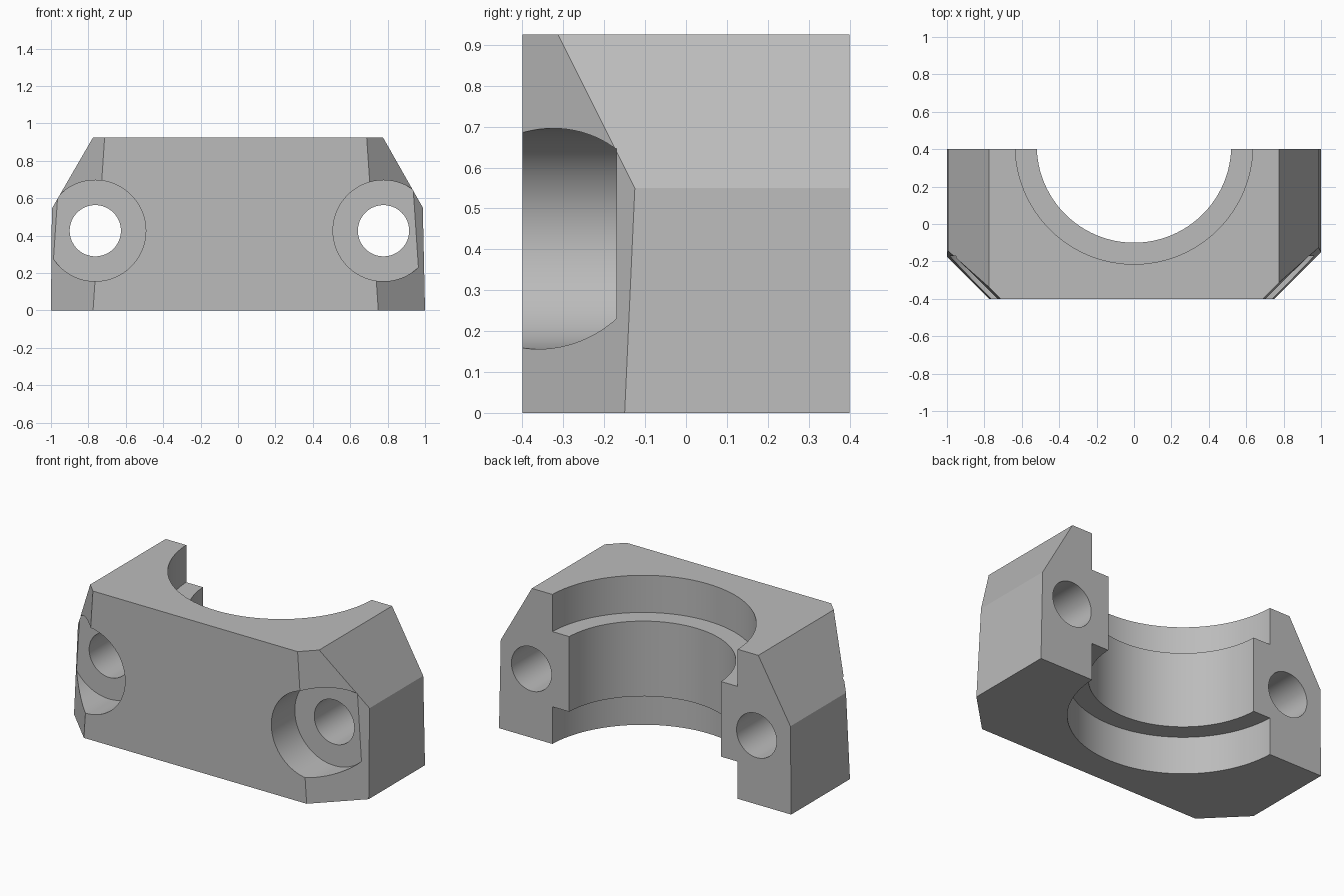
import bpy, bmesh, math
from mathutils import Vector, Matrix

cube = bpy.data.objects.get("Cube")
if cube:
    bpy.data.objects.remove(cube, do_unlink=True)

HEIGHT, BACK = 0.925, 0.4
BORE_Y, BOLT_Z = 0.42, 0.426

# Plain grey metal
metal = bpy.data.materials.new("grey metal")
metal.use_nodes = True
grey = (0.5, 0.5, 0.5, 1)
metal.diffuse_color = grey
metal.node_tree.nodes["Principled BSDF"].inputs["Base Color"].default_value = grey


def add_object(name, bm):
    bmesh.ops.recalc_face_normals(bm, faces=bm.faces)
    mesh = bpy.data.meshes.new(name)
    bm.to_mesh(mesh)
    bm.free()
    mesh.materials.append(metal)
    obj = bpy.data.objects.new(name, mesh)
    bpy.context.collection.objects.link(obj)
    return obj


def slice_off(bm, point, normal):
    geom = bm.verts[:] + bm.edges[:] + bm.faces[:]
    cut = bmesh.ops.bisect_plane(bm, geom=geom, plane_co=point, plane_no=normal, clear_outer=True)
    edges = [e for e in cut["geom_cut"] if isinstance(e, bmesh.types.BMEdge)]
    bmesh.ops.edgeloop_fill(bm, edges=edges)


def cut_cylinder(body, radius, start, end, sides=96):
    """Subtract a cylinder running from start to end."""
    start, end = Vector(start), Vector(end)
    axis = end - start
    turn = axis.to_track_quat("Z", "Y").to_matrix().to_4x4()
    bm = bmesh.new()
    bmesh.ops.create_cone(bm, cap_ends=True, segments=sides, radius1=radius, radius2=radius,
                          depth=axis.length, matrix=Matrix.Translation((start + end) / 2) @ turn)
    cutter = add_object("cutter", bm)
    cutter.hide_render = True
    mod = body.modifiers.new("cut", "BOOLEAN")
    mod.operation, mod.solver, mod.object = "DIFFERENCE", "EXACT", cutter
    bpy.ops.object.modifier_apply(modifier=mod.name)
    bpy.data.objects.remove(cutter, do_unlink=True)


# Block: front profile with sloping shoulders, extruded front to back
profile = [(-1, 0), (1, 0), (0.988, 0.55), (0.775, HEIGHT), (-0.775, HEIGHT), (-0.995, 0.545)]
bm = bmesh.new()
face = bm.faces.new([bm.verts.new((x, -BACK, z)) for x, z in profile])
ext = bmesh.ops.extrude_face_region(bm, geom=[face])
bmesh.ops.translate(bm, vec=(0, 2 * BACK, 0), verts=[v for v in ext["geom"] if isinstance(v, bmesh.types.BMVert)])

# Leaning chamfers on the two front corners
for side, foot in ((1, 0.75), (-1, 0.775)):
    slice_off(bm, (side * foot, -BACK, 0), Vector((side, -1, 0.067)).normalized())

cap = add_object("bearing_cap", bm)
bpy.context.view_layer.objects.active = cap
cap.select_set(True)

# Stepped bore: narrow through the middle, wide at both ends
for radius, low, high in ((0.52, -0.1, 1.1), (0.635, -0.1, 0.23), (0.635, 0.695, 1.1)):
    cut_cylinder(cap, radius, (0, BORE_Y, low), (0, BORE_Y, high))

# Bolt holes with flat-bottomed recesses at the front
for x in (0.778, -0.763):
    cut_cylinder(cap, 0.27, (x, -0.6, BOLT_Z), (x, -0.17, BOLT_Z))
    cut_cylinder(cap, 0.137, (x, -0.6, BOLT_Z), (x, 0.6, BOLT_Z), 64)

bpy.ops.object.shade_smooth_by_angle(angle=math.radians(20))
